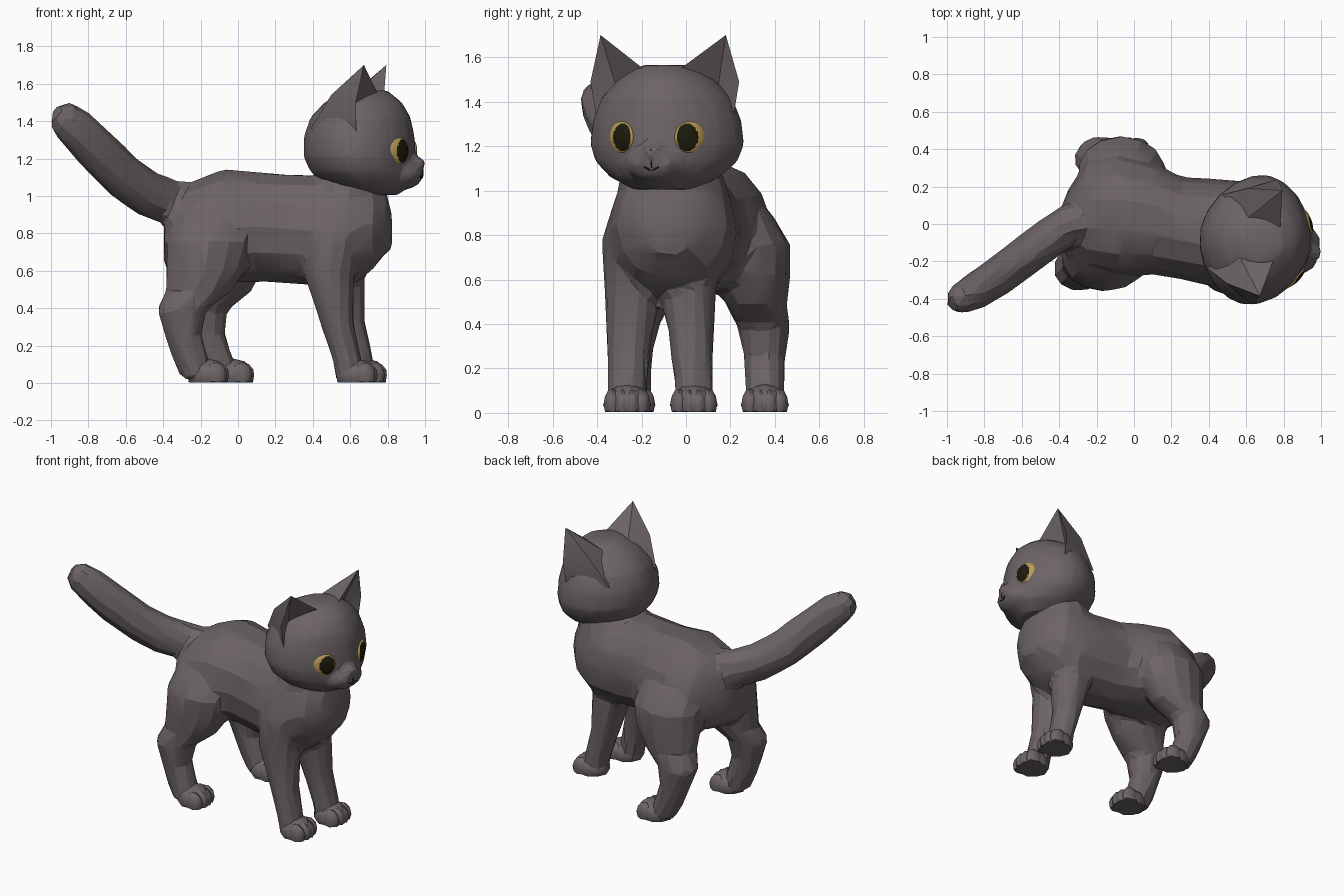
import bpy, bmesh, math
from mathutils import Vector, Matrix, Euler

if "Cube" in bpy.data.objects:
    bpy.data.objects.remove(bpy.data.objects["Cube"])

X, Z = Vector((1, 0, 0)), Vector((0, 0, 1))


def material(name, rgb):
    m = bpy.data.materials.new(name)
    m.diffuse_color = (*rgb, 1)
    m.use_nodes = True
    m.node_tree.nodes["Principled BSDF"].inputs["Base Color"].default_value = m.diffuse_color
    return m


FUR = material("grey fur", (0.150, 0.125, 0.132))
AMBER = material("amber iris", (0.50, 0.33, 0.085))
BLACK = material("dark pupil", (0.012, 0.011, 0.004))


def loft(bm, rows, axis=None, n=14, power=1.0):
    """Skin rings (x, y, z, half width, half height); fixed axis or along the path."""
    pts = [Vector(r[:3]) for r in rows]
    rings = []
    for i, r in enumerate(rows):
        t = axis or (pts[min(i + 1, len(pts) - 1)] - pts[max(i - 1, 0)]).normalized()
        ref = X if abs(t.z) > 0.9 else Z
        u = t.cross(ref).normalized()
        v = u.cross(t)
        ring = []
        for k in range(n):
            a = math.tau * k / n
            c, s = math.cos(a), math.sin(a)
            c, s = (math.copysign(abs(q) ** power, q) for q in (c, s))
            ring.append(bm.verts.new(pts[i] + u * r[3] * c + v * r[4] * s))
        rings.append(ring)
    for a, b in zip(rings, rings[1:]):
        for k in range(n):
            bm.faces.new((a[k], a[(k + 1) % n], b[(k + 1) % n], b[k]))
    bm.faces.new(rings[0])
    bm.faces.new(rings[-1])


def blob(bm, loc, size, rot=(0, 0, 0), sub=2):
    m = Matrix.LocRotScale(Vector(loc), Euler(rot), Vector(size))
    bmesh.ops.create_icosphere(bm, subdivisions=sub, radius=1, matrix=m)


def finish(bm, name, mats, frame=None, fuse=None, angle=24):
    """Make the object; fuse = (voxel, smoothing, ratio) melts the parts together."""
    if frame:
        bm.transform(frame)
    bmesh.ops.recalc_face_normals(bm, faces=bm.faces[:])
    me = bpy.data.meshes.new(name)
    for m in mats:
        me.materials.append(m)
    bm.to_mesh(me)
    bm.free()
    ob = bpy.data.objects.new(name, me)
    bpy.context.collection.objects.link(ob)
    bpy.ops.object.select_all(action='DESELECT')
    bpy.context.view_layer.objects.active = ob
    ob.select_set(True)
    if fuse:
        m = ob.modifiers.new("fuse", 'REMESH')
        m.mode, m.voxel_size = 'VOXEL', fuse[0]
        m = ob.modifiers.new("soften", 'SMOOTH')
        m.factor, m.iterations = 0.5, fuse[1]
        m = ob.modifiers.new("facet", 'DECIMATE')
        m.ratio = fuse[2]
        for mod in ("fuse", "soften", "facet"):
            bpy.ops.object.modifier_apply(modifier=mod)
        ob.data.materials.clear()
        ob.data.materials.append(mats[0])
    bpy.ops.object.shade_smooth_by_angle(angle=math.radians(angle))
    return ob


# Body: torso, neck, four legs and tail melted into one skin
bm = bmesh.new()
loft(bm, [(-0.395, -.03, .73, .11, .11), (-0.355, .00, .785, .18, .19),
          (-0.25, .05, .82, .29, .26), (-0.08, .05, .84, .33, .31),
          (0.10, .03, .835, .30, .30), (0.25, -.02, .825, .275, .295),
          (0.45, -.05, .815, .29, .30), (0.60, -.06, .82, .29, .30),
          (0.72, -.065, .85, .25, .25), (0.79, -.07, .86, .17, .17),
          (0.825, -.08, .80, .09, .09)], axis=X, power=0.93)
loft(bm, [(0.56, -.06, .80, .25, .2), (0.59, -.06, 1.0, .25, .21),
          (0.62, -.07, 1.12, .22, .2)], axis=Z)
# leg rows: x, distance out from the middle, z, half width y, half depth x
hind = [(-0.14, .19, .90, .14, .19), (-0.15, .23, .76, .185, .235),
        (-0.17, .24, .62, .175, .22), (-0.21, .26, .49, .14, .18),
        (-0.302, .295, .39, .12, .135), (-0.295, .30, .26, .095, .10),
        (-0.255, .30, .13, .09, .098), (-0.21, .30, .02, .09, .09)]
fore = [(0.53, .10, .92, .12, .12), (0.51, .12, .78, .145, .15),
        (0.485, .125, .58, .13, .135), (0.53, .14, .32, .10, .092),
        (0.585, .15, .12, .09, .08), (0.60, .15, .02, .09, .08)]
for s in (-1, 1):
    far = s > 0
    loft(bm, [(x + far * (.065 + .08 * (1 - z)), .055 + s * o, z, a, b)
              for x, o, z, a, b in hind], axis=Z)
    loft(bm, [(x + far * .06, -.115 + s * o, z, a, b)
              for x, o, z, a, b in fore], axis=Z)
loft(bm, [(-0.15, .04, .95, .10, .11), (-0.36, -.01, .965, .11, .125),
          (-0.50, -.11, 1.02, .11, .125), (-0.62, -.20, 1.11, .108, .125),
          (-0.74, -.29, 1.23, .105, .125), (-0.86, -.365, 1.355, .10, .115),
          (-0.94, -.405, 1.425, .08, .095), (-0.975, -.425, 1.45, .045, .05)], n=10)
finish(bm, "body", [FUR], fuse=(.022, 6, .05), angle=16)

# Paws: flattened pad with four shallow toes, flat on the ground
for name, x, y in (("hind_paw_near", -.155, -.245), ("hind_paw_far", -.02, .355),
                   ("front_paw_near", .64, -.265), ("front_paw_far", .69, .035)):
    bm = bmesh.new()
    blob(bm, (x - .005, y, .035), (.115, .108, .095))
    for k in (-1.5, -.5, .5, 1.5):
        blob(bm, (x + .053 - .012 * abs(k), y + k * .044, .04), (.062, .040, .07))
    for v in bm.verts:
        v.co.z = max(v.co.z, 0.003)
    finish(bm, name, [FUR], angle=30)

# Head frame: turned slightly towards the front view; nose and muzzle are melted in
HEAD = Matrix.Translation((.65, -.085, 0)) @ Matrix.Rotation(math.radians(-12), 4, 'Z')
bm = bmesh.new()
loft(bm, [(.06, 0, 1.005, .14, .15), (.045, 0, 1.06, .25, .235), (.015, 0, 1.13, .325, .28),
          (0, 0, 1.21, .354, .302), (-.002, 0, 1.32, .34, .298),
          (.005, 0, 1.42, .298, .27), (.02, 0, 1.50, .22, .21),
          (.04, 0, 1.565, .11, .11)], axis=Z, n=20, power=1.1)
blob(bm, (.245, 0, 1.12), (.10, .14, .085), sub=3)
blob(bm, (.295, 0, 1.172), (.065, .058, .042), sub=3)
for s in (-1, 1):
    blob(bm, (.265, s * .05, 1.125), (.08, .065, .055), sub=3)
finish(bm, "head", [FUR], HEAD, fuse=(.018, 3, .08), angle=18)

# Ears: hollow pyramids with a rounded back, mirrored
for s, name in ((-1, "ear_near"), (1, "ear_far")):
    bm = bmesh.new()
    tip, inner, back, low, side, hollow, bulge, crown = [
        bm.verts.new((u, s * v, z)) for u, v, z in (
            (.085, .288, 1.70), (.12, .06, 1.53), (-.225, .20, 1.36),
            (.05, .315, 1.33), (.05, .342, 1.49), (.0, .235, 1.47),
            (-.10, .26, 1.54), (-.07, .10, 1.53))]
    for f in ((tip, inner, crown), (tip, crown, bulge), (crown, back, bulge),
              (tip, bulge, side), (bulge, back, side), (side, back, low),
              (inner, tip, hollow), (tip, side, hollow), (side, low, hollow),
              (low, inner, hollow), (inner, low, back), (inner, back, crown)):
        bm.faces.new(f)
    finish(bm, name, [FUR], HEAD)

# Eyes: flat lenses; the pupil is the oval set towards the nose
for s, name in ((-1, "eye_near"), (1, "eye_far")):
    bm = bmesh.new()
    bmesh.ops.create_uvsphere(bm, u_segments=48, v_segments=32, radius=1)
    for f in bm.faces:
        c = f.calc_center_median()
        p, q = -s * c.y * .075, c.z * .074
        f.material_index = int(((p - .021) / .049) ** 2 + (q / .062) ** 2 < 1)
    bm.transform(Matrix.LocRotScale(Vector((.241, s * .157, 1.24)),
                                    Euler((0, 0, s * math.radians(35))),
                                    Vector((.029, .075, .074))))
    finish(bm, name, [AMBER, BLACK], HEAD, angle=40)

# Mouth line and nose mark
bm = bmesh.new()
blob(bm, (.334, 0, 1.125), (.012, .004, .026))
blob(bm, (.340, 0, 1.182), (.012, .014, .006))
for s in (-1, 1):
    blob(bm, (.332, s * .020, 1.10), (.012, .022, .004), (s * .5, 0, 0))
finish(bm, "mouth", [BLACK], HEAD)
